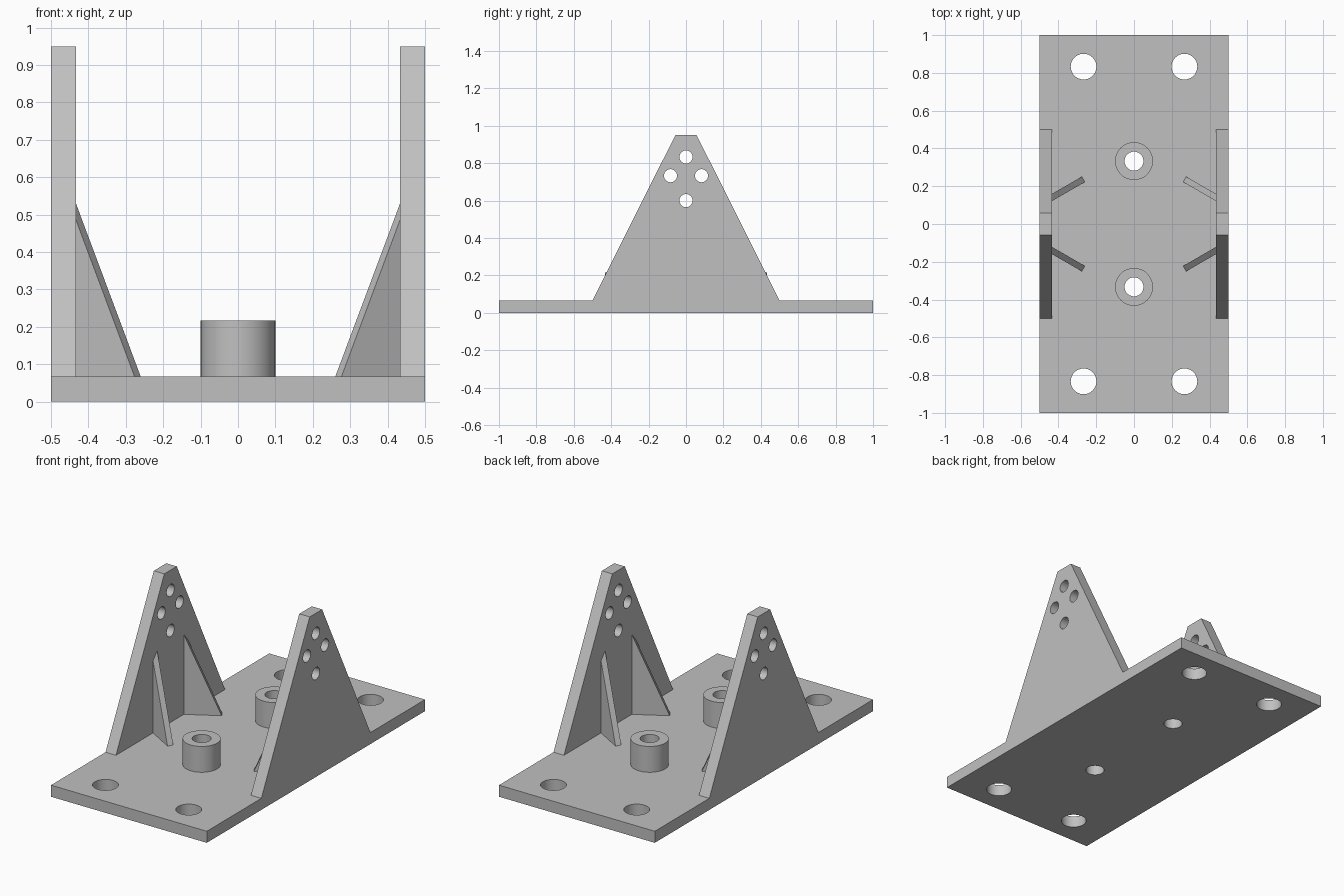
import bpy, math
from mathutils import Matrix, Vector

if "Cube" in bpy.data.objects:
    bpy.data.objects.remove(bpy.data.objects["Cube"])

BASE_T = 0.067      # base plate thickness
WALL_T = 0.067      # side plate thickness
GUSSET_T = 0.033    # rib thickness

steel = bpy.data.materials.new("plain_grey")
steel.use_nodes = True
GREY = (0.53, 0.53, 0.53, 1)
steel.diffuse_color = GREY
steel.node_tree.nodes["Principled BSDF"].inputs["Base Color"].default_value = GREY


def prism(name, profile, offset, matrix=Matrix()):
    """Extrude a flat outline by an offset vector, then place it."""
    n = len(profile)
    lower = [Vector(p) for p in profile]
    verts = [matrix @ v for v in lower + [v + Vector(offset) for v in lower]]
    faces = [tuple(range(n))[::-1], tuple(range(n, 2 * n))]
    faces += [(i, (i + 1) % n, (i + 1) % n + n, i + n) for i in range(n)]
    mesh = bpy.data.meshes.new(name)
    mesh.from_pydata(verts, [], faces)
    mesh.materials.append(steel)
    obj = bpy.data.objects.new(name, mesh)
    bpy.context.collection.objects.link(obj)
    activate(obj)
    bpy.ops.object.mode_set(mode='EDIT')
    bpy.ops.mesh.select_all(action='SELECT')
    bpy.ops.mesh.normals_make_consistent(inside=False)
    bpy.ops.object.mode_set(mode='OBJECT')
    return obj


def activate(obj):
    bpy.ops.object.select_all(action='DESELECT')
    obj.select_set(True)
    bpy.context.view_layer.objects.active = obj


def cylinder(name, radius, depth, location, rotation=(0, 0, 0)):
    bpy.ops.mesh.primitive_cylinder_add(vertices=48, radius=radius, depth=depth,
                                        location=location, rotation=rotation)
    obj = bpy.context.object
    obj.name = name
    obj.data.materials.append(steel)
    return obj


def drill(obj, radius, centres, rotation=(0, 0, 0)):
    """Cut round holes through a part."""
    for c in centres:
        cutter = cylinder("hole_cutter", radius, 0.6, c, rotation)
        cutter.hide_render = True
        activate(obj)
        mod = obj.modifiers.new("hole", 'BOOLEAN')
        mod.operation = 'DIFFERENCE'
        mod.solver = 'EXACT'
        mod.object = cutter
        bpy.ops.object.modifier_apply(modifier=mod.name)
        bpy.data.objects.remove(cutter)
    activate(obj)
    bpy.ops.object.shade_smooth_by_angle(angle=math.radians(30))


# Base plate with corner bolt holes and two centre bores
base = prism("base_plate", [(-.5, -1, 0), (.5, -1, 0), (.5, 1, 0), (-.5, 1, 0)], (0, 0, BASE_T))
drill(base, 0.068, [(x, y, 0) for x in (-.267, .267) for y in (-.833, .833)])
drill(base, 0.05, [(0, y, 0) for y in (-.333, .333)])

# Hollow bosses over the centre bores
for label, y in (("front", -.333), ("back", .333)):
    boss = cylinder(label + "_boss", 0.1, 0.15, (0, y, BASE_T + 0.075))
    drill(boss, 0.05, [(0, y, BASE_T)])

# Tapered side plates with four pivot holes, each braced by two splayed ribs
for side, s in (("left", 1), ("right", -1)):
    x = s * (0.5 - WALL_T)
    outline = [(x, -.5, BASE_T), (x, .5, BASE_T), (x, .057, .95), (x, -.057, .95)]
    wall = prism(side + "_side_plate", outline, (s * WALL_T, 0, 0))
    drill(wall, 0.035, [(x, 0, .833), (x, -.083, .733), (x, .083, .733), (x, 0, .6)],
          (0, math.pi / 2, 0))

    for end, t in (("front", -1), ("back", 1)):
        # Local x runs along the rib toward the wall, sunk slightly into it
        place = (Matrix.Diagonal((s, t, 1, 1)) @ Matrix.Translation((.26, .222, BASE_T))
                 @ Matrix.Rotation(math.radians(-30), 4, 'Z'))
        length = 0.22
        prism(f"{side}_{end}_rib", [(0, 0, 0), (length, 0, 0), (length, 0, length * 2.315)],
              (0, GUSSET_T, 0), place)
